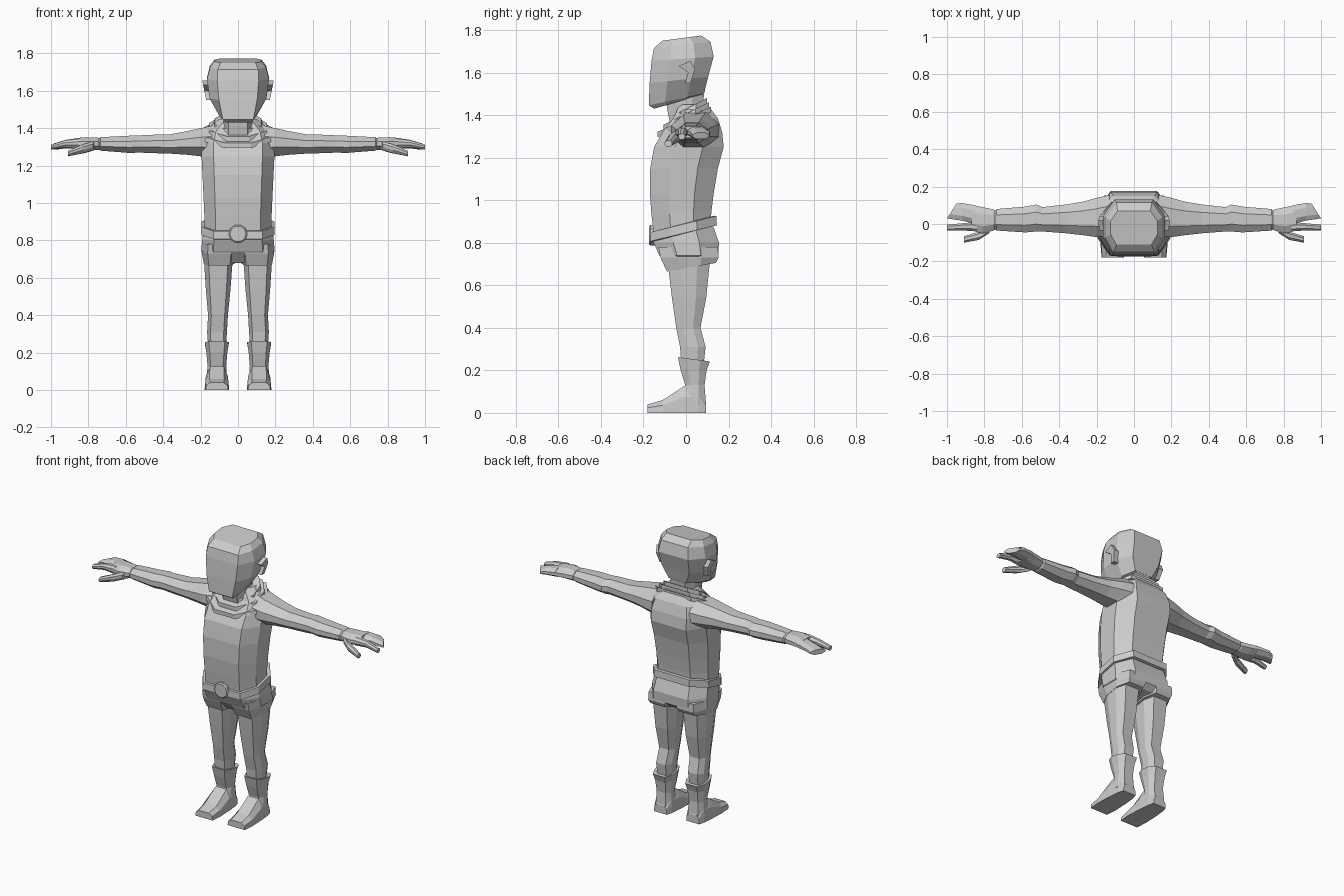
import bpy, bmesh, math

cube = bpy.data.objects.get("Cube")
if cube:
    bpy.data.objects.remove(cube, do_unlink=True)

tone = .6
grey = bpy.data.materials.new("plain_grey")
grey.use_nodes = True
grey.diffuse_color = (tone, tone, tone, 1)
shader = grey.node_tree.nodes["Principled BSDF"]
shader.inputs["Base Color"].default_value = grey.diffuse_color


def loft(name, rings, paired=False):
    """Skin a list of equal-length rings, cap both ends, mirror paired parts."""
    bm = bmesh.new()
    loops = [[bm.verts.new(point) for point in ring] for ring in rings]
    for lower, upper in zip(loops, loops[1:]):
        for i in range(len(lower)):
            bm.faces.new((lower[i - 1], lower[i], upper[i], upper[i - 1]))
    bm.faces.new(loops[0])
    bm.faces.new(loops[-1])
    bmesh.ops.recalc_face_normals(bm, faces=bm.faces)
    mesh = bpy.data.meshes.new(name)
    bm.to_mesh(mesh)
    bm.free()
    mesh.materials.append(grey)
    part = bpy.data.objects.new(name, mesh)
    bpy.context.collection.objects.link(part)
    if paired:
        part.modifiers.new("mirror", 'MIRROR').use_mirror_merge = False


def level(z, half, front, back, flat=.67, rear=.63, rise=0, centre=0):
    """Eight-sided level section; rise lifts its back above its front."""
    depth = back - front
    side = [(half * flat, 0), (half, .3), (half, .7), (half * rear, 1)]
    outline = side + [(-x, t) for x, t in reversed(side)]
    return [(centre + x, front + depth * t, z + rise * t) for x, t in outline]


def limb(x, front, back, low, high, skew=0):
    """Eight-sided section across an arm; skew slants it towards its back."""
    y, z = (front + back) / 2, (low + high) / 2
    wide, tall = (back - front) / 2, (high - low) / 2
    corner, flat = .35, .45
    quarter = [(1, corner), (flat, 1)]
    half = quarter + [(-p, q) for p, q in reversed(quarter)]
    outline = half + [(-p, -q) for p, q in half]
    return [(x + skew * p, y + wide * p, z + tall * q) for p, q in outline]


# Torso
loft("torso", [
    level(z=.82, half=.18, front=-.15, back=.115, rise=.07),
    level(z=.93, half=.18, front=-.162, back=.12, rise=.02),
    level(z=1.03, half=.184, front=-.17, back=.13),
    level(z=1.15, half=.19, front=-.168, back=.15),
    level(z=1.25, half=.195, front=-.15, back=.177),
    level(z=1.32, half=.195, front=-.11, back=.17),
    level(z=1.385, half=.175, front=-.06, back=.15),
    level(z=1.45, half=.1, front=-.03, back=.1)])

# Shorts, with two leg openings below the crotch
loft("shorts", [
    level(z=.68, half=.15, front=-.07, back=.12, rise=.03),
    level(z=.74, half=.196, front=-.125, back=.152),
    level(z=.8, half=.192, front=-.152, back=.155),
    level(z=.85, half=.18, front=-.15, back=.12, rise=.05)])
loft("shorts_leg", [
    level(z=.665, half=.083, front=-.09, back=.14, rise=.04, centre=.1),
    level(z=.73, half=.093, front=-.12, back=.153, centre=.1),
    level(z=.78, half=.09, front=-.13, back=.15, centre=.1)], paired=True)

# Belt with a round buckle
loft("belt", [
    level(z=z, half=.183 + out, front=-.155 - out, back=.132 + out, rise=.075)
    for z, out in [(.805, 0), (.807, .013), (.85, .011), (.852, 0)]])
buckle_sides = 10
turns = [math.tau * k / buckle_sides for k in range(buckle_sides)]
loft("buckle", [
    [(radius * math.cos(a), y, .835 + radius * math.sin(a)) for a in turns]
    for y, radius in [(-.14, .05), (-.168, .05), (-.174, .043)]])

# Collar in three shrinking folds that climb towards the nape
folds = []
for step in range(3):
    size, base = .19 - step * .03, 1.295 + step * .035
    for lift, inset in [(0, 0), (.025, .006)]:
        folds.append(level(z=base + lift, half=size - inset, front=.055 - size,
                           back=size / 3 + .055, flat=.37, rise=.12 - step * .015))
loft("collar", folds)
loft("neck", [
    level(z=1.34, half=.075, front=-.07, back=.07),
    level(z=1.41, half=.077, front=-.085, back=.075),
    level(z=1.5, half=.08, front=-.1, back=.085)])

# Head with a flat face
loft("head", [
    level(z=1.43, half=.08, front=-.15, back=.04, flat=.85, rise=.055),
    level(z=1.446, half=.098, front=-.175, back=.085, flat=.83, rise=.055),
    level(z=1.55, half=.152, front=-.171, back=.104, rise=.03),
    level(z=1.655, half=.166, front=-.162, back=.13, rise=.02),
    level(z=1.715, half=.15, front=-.151, back=.115, flat=.72, rise=.03),
    level(z=1.75, half=.125, front=-.11, back=.07, flat=.75, rear=.7, rise=.024)])

# Ears, leaning outwards at the top
ear = [(-.035, 1.63), (.02, 1.655), (.042, 1.615), (.022, 1.55), (-.005, 1.55), (.01, 1.6)]
loft("ear", [[(x + (z - 1.6) / 5, y, z) for y, z in ear] for x in (.14, .18)], paired=True)

# Arms, with a padded elbow and a step at the cuff
loft("arm", [
    limb(x=.13, front=-.06, back=.155, low=1.24, high=1.415),
    limb(x=.2, front=-.07, back=.14, low=1.25, high=1.4),
    limb(x=.27, front=-.06, back=.12, low=1.258, high=1.385),
    limb(x=.36, front=-.05, back=.105, low=1.264, high=1.368),
    limb(x=.49, front=-.04, back=.09, low=1.268, high=1.364),
    limb(x=.52, front=-.04, back=.104, low=1.27, high=1.362),
    limb(x=.58, front=-.045, back=.093, low=1.268, high=1.36),
    limb(x=.735, front=-.035, back=.08, low=1.28, high=1.352),
    limb(x=.745, front=-.025, back=.07, low=1.287, high=1.345)], paired=True)

# Hands: palm, joined fingers, pointing finger and thumb
loft("palm", [
    limb(x=.73, front=-.02, back=.06, low=1.29, high=1.34),
    limb(x=.75, front=-.035, back=.078, low=1.283, high=1.35),
    limb(x=.81, front=-.05, back=.09, low=1.285, high=1.352),
    limb(x=.87, front=-.035, back=.103, low=1.292, high=1.347)], paired=True)
loft("fingers", [
    limb(x=.85, front=0, back=.1, low=1.292, high=1.348),
    limb(x=.92, front=.018, back=.112, low=1.292, high=1.338),
    limb(x=.975, front=.03, back=.108, low=1.287, high=1.318, skew=-.025)], paired=True)
loft("pointing_finger", [
    limb(x=.84, front=-.04, back=.01, low=1.292, high=1.345),
    limb(x=.92, front=-.034, back=.004, low=1.298, high=1.336),
    limb(x=1, front=-.036, back=-.004, low=1.286, high=1.312)], paired=True)
loft("thumb", [
    limb(x=.765, front=-.05, back=0, low=1.285, high=1.33, skew=-.01),
    limb(x=.82, front=-.085, back=-.035, low=1.268, high=1.315, skew=-.01),
    limb(x=.908, front=-.1, back=-.065, low=1.25, high=1.28)], paired=True)

# Legs, pinched at the knee
loft("leg", [
    level(z=.2, half=.045, front=-.02, back=.08, centre=.112),
    level(z=.31, half=.053, front=-.028, back=.092, centre=.112),
    level(z=.4, half=.053, front=-.046, back=.068, centre=.107),
    level(z=.54, half=.066, front=-.066, back=.095, centre=.106),
    level(z=.74, half=.08, front=-.09, back=.115, centre=.105)], paired=True)

# Boots: shaft with a flared cuff, and a wedge-shaped foot
ankle = .113
loft("boot_shaft", [
    level(z=.04, half=.056, front=-.03, back=.094, centre=ankle),
    level(z=.13, half=.05, front=-.004, back=.087, centre=ankle),
    level(z=.2, half=.056, front=-.025, back=.097, centre=ankle),
    level(z=.262, half=.064, front=-.038, back=.112, rise=-.02, centre=ankle),
    level(z=.258, half=.05, front=-.025, back=.095, rise=-.02, centre=ankle)], paired=True)


def sole_section(y, half, height):
    """Arched section across the foot, flat on the ground."""
    side = [(half, 0), (half * .95, height * .6), (half * .6, height)]
    outline = side + [(-x, z) for x, z in reversed(side)]
    return [(ankle + x, y, z) for x, z in outline]


loft("foot", [
    sole_section(y=-.18, half=.06, height=.04),
    sole_section(y=-.11, half=.066, height=.06),
    sole_section(y=-.01, half=.062, height=.125),
    sole_section(y=.06, half=.055, height=.13),
    sole_section(y=.095, half=.045, height=.05)], paired=True)
